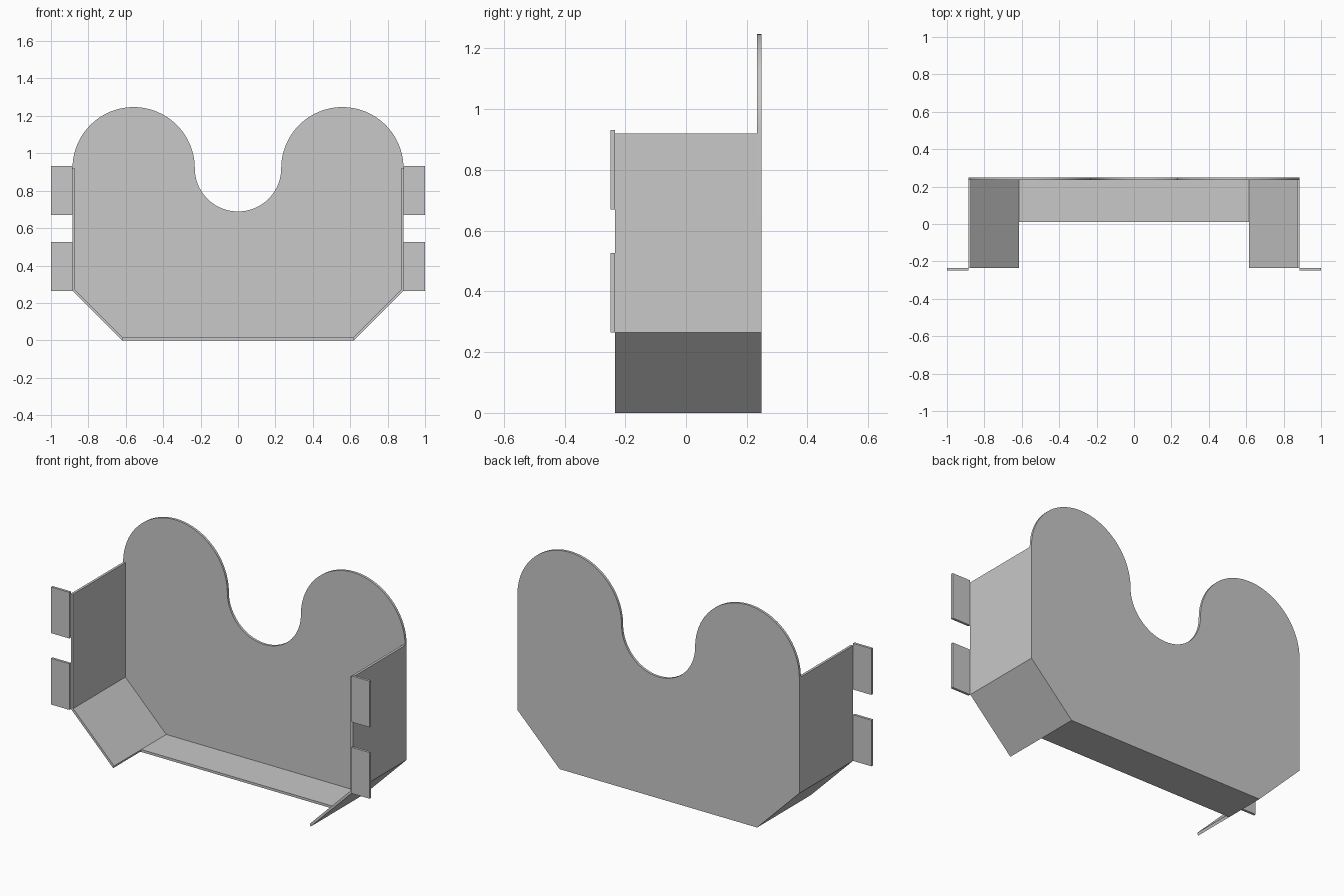
import bpy
import bmesh
from math import cos, sin, pi, radians, tan

if "Cube" in bpy.data.objects:
    bpy.data.objects.remove(bpy.data.objects["Cube"], do_unlink=True)

grey = bpy.data.materials.new("sheet metal grey")
grey.use_nodes = True
colour = (0.58, 0.58, 0.58, 1)
grey.diffuse_color = colour
grey.node_tree.nodes["Principled BSDF"].inputs["Base Color"].default_value = colour

T = 0.014                      # sheet thickness
FRONT, BACK = -0.248, 0.248    # depth limits
HALF, FOOT = 0.885, 0.62       # half width at the walls and at the base
BEND, TOP = 0.265, 0.92        # heights where the walls start and end
LOBE = 0.327                   # radius of the upper lobes
NOTCH = HALF - 2 * LOBE        # radius of the central notch
MITRE = T * tan(radians(22.5))


def extrude(name, outline, y0, y1):
    """Extrude an x-z outline from y0 to y1."""
    bm = bmesh.new()
    face = bm.faces.new([bm.verts.new((x, y0, z)) for x, z in outline])
    result = bmesh.ops.extrude_face_region(bm, geom=[face])
    moved = [v for v in result["geom"] if isinstance(v, bmesh.types.BMVert)]
    bmesh.ops.translate(bm, verts=moved, vec=(0, y1 - y0, 0))
    bmesh.ops.recalc_face_normals(bm, faces=bm.faces)
    mesh = bpy.data.meshes.new(name)
    bm.to_mesh(mesh)
    bm.free()
    mesh.materials.append(grey)
    obj = bpy.data.objects.new(name, mesh)
    bpy.context.collection.objects.link(obj)
    return obj


def arc(cx, radius, start, end, steps):
    return [(cx + radius * cos(start + (end - start) * i / steps),
             TOP + radius * sin(start + (end - start) * i / steps))
            for i in range(steps + 1)]


# Back plate: chamfered base, two round lobes and a round notch
outline = [(-FOOT, 0), (FOOT, 0), (HALF, BEND)]
outline += arc(HALF - LOBE, LOBE, 0, pi, 48)
outline += arc(0, NOTCH, 0, -pi, 48)[1:-1]
outline += arc(LOBE - HALF, LOBE, 0, pi, 48)
outline += [(-HALF, BEND)]
plate = extrude("back_plate", outline, BACK - T, BACK)
bpy.context.view_layer.objects.active = plate
plate.select_set(True)
bpy.ops.object.shade_smooth_by_angle(angle=radians(30))
plate.select_set(False)

# Short floor flange
inner_foot = FOOT - MITRE
extrude("floor_flange", [(-FOOT, 0), (FOOT, 0), (inner_foot, T), (-inner_foot, T)],
        0.01, BACK - T)

# Sloped flanges, side walls and mounting tabs, mirrored left and right
for side, s in (("left", 1), ("right", -1)):
    inner_bend = (s * (HALF - T), BEND + MITRE)
    extrude(side + "_sloped_flange",
            [(s * FOOT, 0), (s * HALF, BEND), inner_bend, (s * inner_foot, T)],
            FRONT + T, BACK - T)
    extrude(side + "_side_wall",
            [(s * HALF, BEND), (s * HALF, TOP), (s * (HALF - T), TOP), inner_bend],
            FRONT + T, BACK - T)
    for level, z0, z1 in (("lower", BEND, 0.527), ("upper", 0.67, 0.932)):
        extrude(side + "_" + level + "_tab",
                [(s * HALF, z0), (s, z0), (s, z1), (s * HALF, z1)],
                FRONT, FRONT + T)
